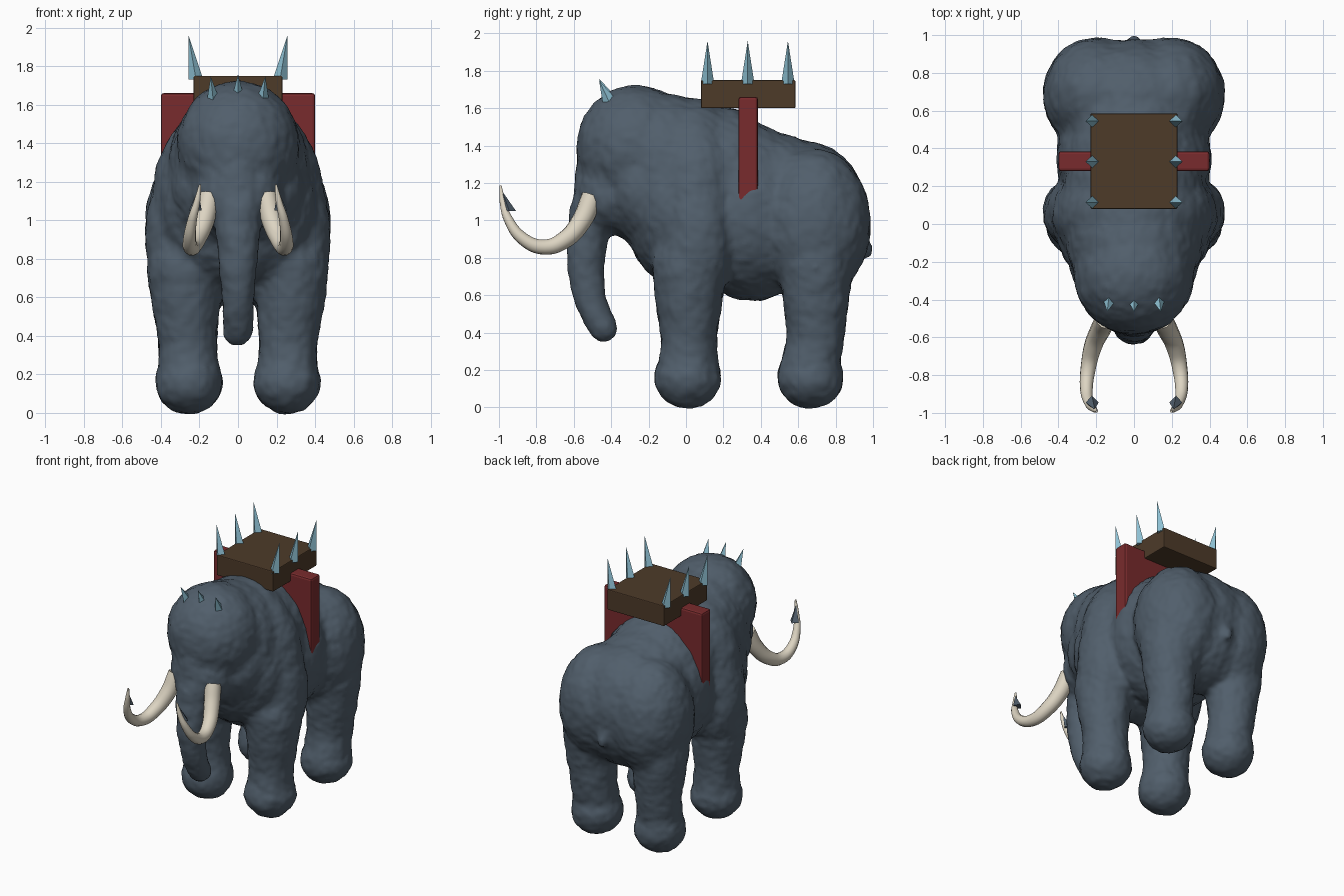
import bpy, bmesh
from mathutils import Vector, Matrix, noise

cube = bpy.data.objects.get("Cube")
if cube:
    bpy.data.objects.remove(cube, do_unlink=True)


def material(name, rgb):
    m = bpy.data.materials.new(name)
    m.use_nodes = True
    m.diffuse_color = (*rgb, 1)
    m.node_tree.nodes["Principled BSDF"].inputs["Base Color"].default_value = (*rgb, 1)
    return m


HIDE = material("blue grey hide", (0.082, 0.113, 0.148))
IVORY = material("ivory", (0.72, 0.66, 0.54))
WOOD = material("dark wood", (0.075, 0.043, 0.022))
CLOTH = material("red cloth", (0.19, 0.024, 0.026))
ICE = material("pale blue crystal", (0.27, 0.53, 0.65))
STEEL = material("dark steel", (0.085, 0.118, 0.155))


def add_object(name, data, mat):
    ob = bpy.data.objects.new(name, data)
    bpy.context.collection.objects.link(ob)
    data.materials.append(mat)
    return ob


def from_bmesh(name, bm, mat):
    me = bpy.data.meshes.new(name)
    bm.to_mesh(me)
    bm.free()
    return add_object(name, me, mat)


def blob(bm, centre, radii):
    mat = Matrix.Translation(centre) @ Matrix.Diagonal((*radii, 1))
    bmesh.ops.create_icosphere(bm, subdivisions=4, radius=1, matrix=mat)


def limb(bm, points, steps=4):
    """Chain of spheres along (x, y, z, radius) points."""
    for a, b in zip(points, points[1:]):
        for i in range(steps + 1):
            p = Vector(a).lerp(Vector(b), i / steps)
            blob(bm, p[:3], (p[3],) * 3)


def box(name, lo, hi, mat, bevel):
    bm = bmesh.new()
    lo, hi = Vector(lo), Vector(hi)
    bmesh.ops.create_cube(bm, size=1, matrix=Matrix.Translation((lo + hi) / 2)
                          @ Matrix.Diagonal((*(hi - lo), 1)))
    ob = from_bmesh(name, bm, mat)
    mod = ob.modifiers.new("Bevel", "BEVEL")
    mod.width, mod.segments = bevel, 2
    return ob


def spike(name, base, tip, width, depth, mat):
    """Four-sided flat spike from base to tip."""
    bm = bmesh.new()
    x, y, z = base
    ring = [bm.verts.new((x + dx * width, y + dy * depth, z))
            for dx, dy in ((1, 0), (0, 1), (-1, 0), (0, -1))]
    top = bm.verts.new(tip)
    bm.faces.new(ring[::-1])
    for a, b in zip(ring, ring[1:] + ring[:1]):
        bm.faces.new((a, b, top))
    return from_bmesh(name, bm, mat)


# Body: overlapping masses fused into one skin
bm = bmesh.new()
blob(bm, (0, 0.66, 0.99), (0.40, 0.315, 0.425))    # rump
blob(bm, (0, 0.50, 1.10), (0.37, 0.30, 0.36))      # loin
blob(bm, (0, 0.35, 1.04), (0.41, 0.36, 0.47))      # barrel
blob(bm, (0, 0.22, 1.18), (0.37, 0.28, 0.42))      # back
blob(bm, (0, 0.05, 1.12), (0.44, 0.30, 0.53))      # shoulder hump
blob(bm, (0, -0.10, 1.28), (0.36, 0.30, 0.395))    # neck
blob(bm, (0, -0.08, 1.08), (0.40, 0.25, 0.41))     # chest
blob(bm, (0, -0.27, 1.39), (0.315, 0.315, 0.33))   # head
blob(bm, (0, -0.21, 1.17), (0.34, 0.25, 0.31))     # cheeks
blob(bm, (0, -0.40, 1.15), (0.23, 0.19, 0.22))     # jaw
for s in (-1, 1):
    blob(bm, (s * 0.20, 0.685, 0.98), (0.28, 0.30, 0.40))  # haunch
    blob(bm, (s * 0.27, 0.06, 0.92), (0.21, 0.20, 0.40))   # shoulder
    for y, lean in ((0.015, 0.0), (0.67, 0.025)):          # legs
        limb(bm, [(s * 0.275, y + lean, 0.75, 0.195), (s * 0.27, y + lean, 0.56, 0.172),
                  (s * 0.262, y + lean, 0.37, 0.148), (s * 0.258, y, 0.25, 0.153)])
        blob(bm, (s * 0.255, y - 0.005, 0.158), (0.173, 0.177, 0.163))
limb(bm, [(0, -0.42, 1.30, 0.16), (0, -0.46, 1.12, 0.145), (0, -0.525, 0.93, 0.112),
          (0, -0.54, 0.75, 0.096), (0, -0.52, 0.60, 0.086), (0, -0.47, 0.47, 0.078),
          (0, -0.44, 0.425, 0.078)])               # trunk
limb(bm, [(0, 0.92, 0.95, 0.05), (0, 0.955, 0.87, 0.035), (0, 0.98, 0.82, 0.025)])  # tail
skin = from_bmesh("body_masses", bm, HIDE)
remesh = skin.modifiers.new("Remesh", "REMESH")
remesh.mode, remesh.voxel_size = "VOXEL", 0.018
smooth = skin.modifiers.new("Smooth", "SMOOTH")
smooth.factor, smooth.iterations = 0.5, 22
bpy.context.view_layer.update()
mesh = bpy.data.meshes.new_from_object(skin.evaluated_get(bpy.context.evaluated_depsgraph_get()))
bpy.data.objects.remove(skin, do_unlink=True)
mesh.materials.clear()
body = add_object("body", mesh, HIDE)

# Lumpy hide
normals = [v.normal.copy() for v in mesh.vertices]
for v, n in zip(mesh.vertices, normals):
    lump = noise.noise(v.co * 10) * 0.006 + noise.noise(v.co * 26) * 0.005
    v.co += n * (lump + 0.004)
mesh.shade_smooth()

# Tusks, each with a steel spike near the tip
TUSK = [(0.147, -0.502, 1.125, 0.057), (0.178, -0.56, 0.995, 0.054), (0.218, -0.65, 0.895, 0.048),
        (0.242, -0.76, 0.857, 0.041), (0.252, -0.87, 0.90, 0.034), (0.237, -0.95, 1.005, 0.025),
        (0.212, -0.98, 1.10, 0.017), (0.197, -0.992, 1.185, 0.006)]
for s, side in ((1, "left"), (-1, "right")):
    curve = bpy.data.curves.new(side + "_tusk", "CURVE")
    curve.dimensions = "3D"
    curve.bevel_depth, curve.bevel_resolution = 1, 4
    curve.use_fill_caps = True
    path = curve.splines.new("BEZIER")
    path.resolution_u = 6
    path.bezier_points.add(len(TUSK) - 1)
    for p, (x, y, z, r) in zip(path.bezier_points, TUSK):
        p.co, p.radius = (s * x, y, z), r
        p.handle_left_type = p.handle_right_type = "AUTO"
    add_object(side + "_tusk", curve, IVORY)
    spike(side + "_tusk_spike", (s * 0.222, -0.945, 1.05), (s * 0.208, -0.982, 1.155),
          0.034, 0.036, STEEL)

    # Spikes along the edges of the platform
    for i, y in enumerate((0.115, 0.33, 0.545)):
        spike(f"{side}_platform_spike_{i + 1}", (s * 0.218, y, 1.73), (s * 0.257, y, 1.96),
              0.038, 0.036, ICE)

# Brow spikes, tilted forward
for name, x, z in (("right", -0.13, 1.635), ("middle", 0, 1.645), ("left", 0.13, 1.635)):
    ob = spike(name + "_brow_spike", (0, 0, 0), (0, 0, 0.125), 0.03, 0.038, ICE)
    ob.location = (x, -0.41, z)
    ob.rotation_euler = (0.45, x * 0.8, 0)

# Riding platform and the strap that holds it
box("platform", (-0.23, 0.08, 1.60), (0.23, 0.585, 1.75), WOOD, 0.006)
box("strap", (-0.40, 0.28, 1.06), (0.40, 0.385, 1.66), CLOTH, 0.014)
